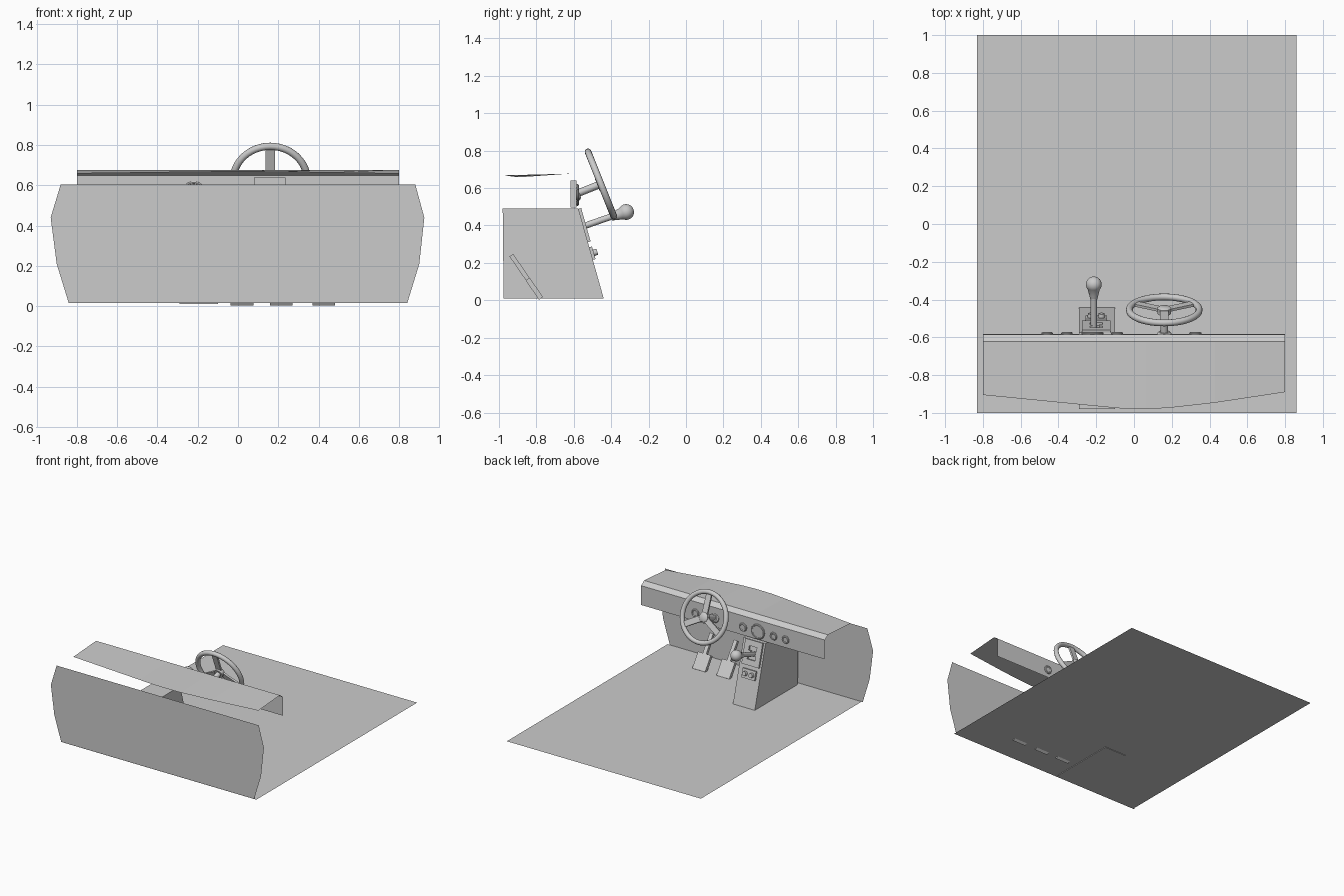
import bpy, bmesh, math
from mathutils import Matrix, Vector

if "Cube" in bpy.data.objects:
    bpy.data.objects.remove(bpy.data.objects["Cube"])


def obj(name, bm, smooth=False, loc=(0, 0, 0), rx=0):
    bmesh.ops.remove_doubles(bm, verts=bm.verts, dist=1e-5)
    bmesh.ops.recalc_face_normals(bm, faces=bm.faces)
    me = bpy.data.meshes.new(name)
    bm.to_mesh(me)
    bm.free()
    o = bpy.data.objects.new(name, me)
    bpy.context.collection.objects.link(o)
    o.location = loc
    o.rotation_euler = (rx, 0, 0)
    if smooth:
        bpy.ops.object.select_all(action='DESELECT')
        o.select_set(True)
        bpy.context.view_layer.objects.active = o
        bpy.ops.object.shade_smooth_by_angle(angle=math.radians(40))
    return o


def add_box(bm, c, s, rot=None):
    m = Matrix.Translation(c) @ Matrix.Diagonal((*s, 1))
    bmesh.ops.create_cube(bm, size=1, matrix=(rot @ m) if rot else m)


def box(name, c, s, rx=0):
    bm = bmesh.new()
    add_box(bm, (0, 0, 0), s)
    return obj(name, bm, loc=c, rx=rx)


def sheet(name, pts):
    bm = bmesh.new()
    bm.faces.new([bm.verts.new(p) for p in pts])
    return obj(name, bm)


def lathe(name, profile, loc, rx, n=32):
    bm = bmesh.new()
    vs = [bm.verts.new((r, 0, z)) for r, z in profile]
    es = [bm.edges.new(p) for p in zip(vs, vs[1:])]
    bmesh.ops.spin(bm, geom=vs + es, cent=(0, 0, 0), axis=(0, 0, 1),
                   angle=2 * math.pi, steps=n)
    return obj(name, bm, True, loc, rx)


def ring(name, major, minor, loc, rx, n=48, k=12):
    prof = [(major + minor * math.cos(2 * math.pi * i / k),
             minor * math.sin(2 * math.pi * i / k)) for i in range(k + 1)]
    return lathe(name, prof, loc, rx, n)


def aim(dy, dz):
    # x rotation that turns local z towards (0, dy, dz)
    return -math.atan2(dy, dz)


# Floor and firewall sheets
F = 0.015
sheet("floor", [(-0.83, -1, F), (0.86, -1, F), (0.86, 1, F), (-0.83, 1, F)])
sheet("firewall", [(x, -0.999, z) for x, z in
      [(-0.84, F), (0.84, F), (0.90, 0.21), (0.925, 0.44), (0.88, 0.605),
       (-0.88, 0.605), (-0.93, 0.44), (-0.90, 0.21)]])

# Dashboard: bowed top, small bevel, vertical face
bm = bmesh.new()
rows = []
for x, y, z in [(-0.8, -0.905, 0.659), (-0.18, -0.966, 0.667), (-0.06, -0.977, 0.668),
                (0.06, -0.979, 0.668), (0.18, -0.974, 0.667), (0.43, -0.946, 0.664),
                (0.8, -0.89, 0.658)]:
    rows.append([bm.verts.new(p) for p in
                 [(x, y, z), (x, -0.622, 0.677), (x, -0.585, 0.65), (x, -0.582, 0.5)]])
for a, b in zip(rows, rows[1:]):
    for i in range(3):
        bm.faces.new((a[i], b[i], b[i + 1], a[i + 1]))
obj("dashboard", bm)

# Gauges: bezel ring and dial face on the dashboard
for x, r in [(0.325, 0.032), (-0.09, 0.032), (-0.22, 0.058), (-0.355, 0.03), (-0.46, 0.03)]:
    loc = (x, -0.58, 0.563)
    ring("gauge_bezel", r - 0.007, 0.008, loc, aim(1, 0), 32, 8)
    lathe("gauge_dial", [(0, 0.004), (r - 0.007, 0.004), (r - 0.007, -0.004)], loc, aim(1, 0))

# Steering column, bracket and wheel
N = Vector((0.16, 0.928, 0.371))
A = aim(0.928, 0.371)
C = (0.16, -0.455, 0.622)
box("column_bracket", (0.158, -0.601, 0.568), (0.155, 0.032, 0.144))
lathe("steering_column", [(0, -0.155), (0.02, -0.155), (0.02, 0), (0, 0)], C, A, 24)
lathe("column_collar", [(0, -0.16), (0.038, -0.16), (0.038, -0.135), (0.028, -0.125), (0, -0.125)], C, A)
ring("steering_wheel_rim", 0.185, 0.018, C, A, 48, 12)
lathe("steering_hub", [(0, -0.02), (0.036, -0.02), (0.036, 0.01), (0.026, 0.018), (0, 0.018)], C, A)
bm = bmesh.new()
for i in range(3):
    add_box(bm, (0, -0.1, 0), (0.045, 0.16, 0.014), Matrix.Rotation(i * math.tau / 3, 4, 'Z'))
bmesh_spokes = obj("steering_spokes", bm, loc=C, rx=A)

# Centre console, extruded side profile
prof = [(-0.98, 0.49), (-0.575, 0.49), (-0.44, 0.01), (-0.975, 0.01)]
bm = bmesh.new()
f = bm.faces.new([bm.verts.new((-0.29, y, z)) for y, z in prof])
g = bmesh.ops.extrude_face_region(bm, geom=[f])
bmesh.ops.translate(bm, vec=(0.19, 0, 0), verts=[v for v in g["geom"] if isinstance(v, bmesh.types.BMVert)])
obj("console", bm)


def on_slope(h, out=0.0):
    t = (0.49 - h) / 0.48
    return (-0.575 + 0.135 * t + 0.963 * out, h + 0.27 * out)


S = math.atan2(0.135, 0.48)

# Shift plate as a frame around an open slot, with a gate bar
y, z = on_slope(0.40, 0.004)
bm = bmesh.new()
for s in (-1, 1):
    add_box(bm, (s * 0.054, 0, 0), (0.042, 0.022, 0.185))
    add_box(bm, (0, 0, s * 0.071), (0.066, 0.022, 0.043))
    add_box(bm, (s * 0.024, 0, 0), (0.02, 0.022, 0.03))
obj("shift_plate", bm, loc=(-0.2, y, z), rx=S)

# Shift lever and knob
L = aim(0.944, 0.33)
lathe("shift_lever", [(0, 0), (0.017, 0), (0.017, 0.17), (0, 0.17)], (-0.213, -0.545, 0.397), L, 20)
knob = [(0, -0.085), (0.018, -0.085), (0.024, -0.06)]
knob += [(0.042 * math.cos(a), 0.042 * math.sin(a)) for a in
         [math.radians(-40 + 13 * i) for i in range(10)]] + [(0, 0.042)]
lathe("shift_knob", knob, (-0.213, -0.32, 0.472), L, 24)

# Switch panel with two knobs
y, z = on_slope(0.25, 0.006)
box("switch_panel", (-0.2, y, z), (0.115, 0.018, 0.07), S)
for s in (-1, 1):
    y, z = on_slope(0.25, 0.015)
    lathe("switch_knob", [(0, 0), (0.018, 0), (0.016, 0.02), (0, 0.02)],
          (-0.2 + s * 0.028, y, z), aim(0.963, 0.27), 16)

# Three floor pedals: wide pad below, narrow arm above
P = math.atan2(0.165, 0.24)
for x in (0.02, 0.215, 0.425):
    box("pedal_pad", (x, -0.811, 0.062), (0.112, 0.026, 0.126), P)
    box("pedal_arm", (x, -0.887, 0.173), (0.03, 0.024, 0.166), P)
